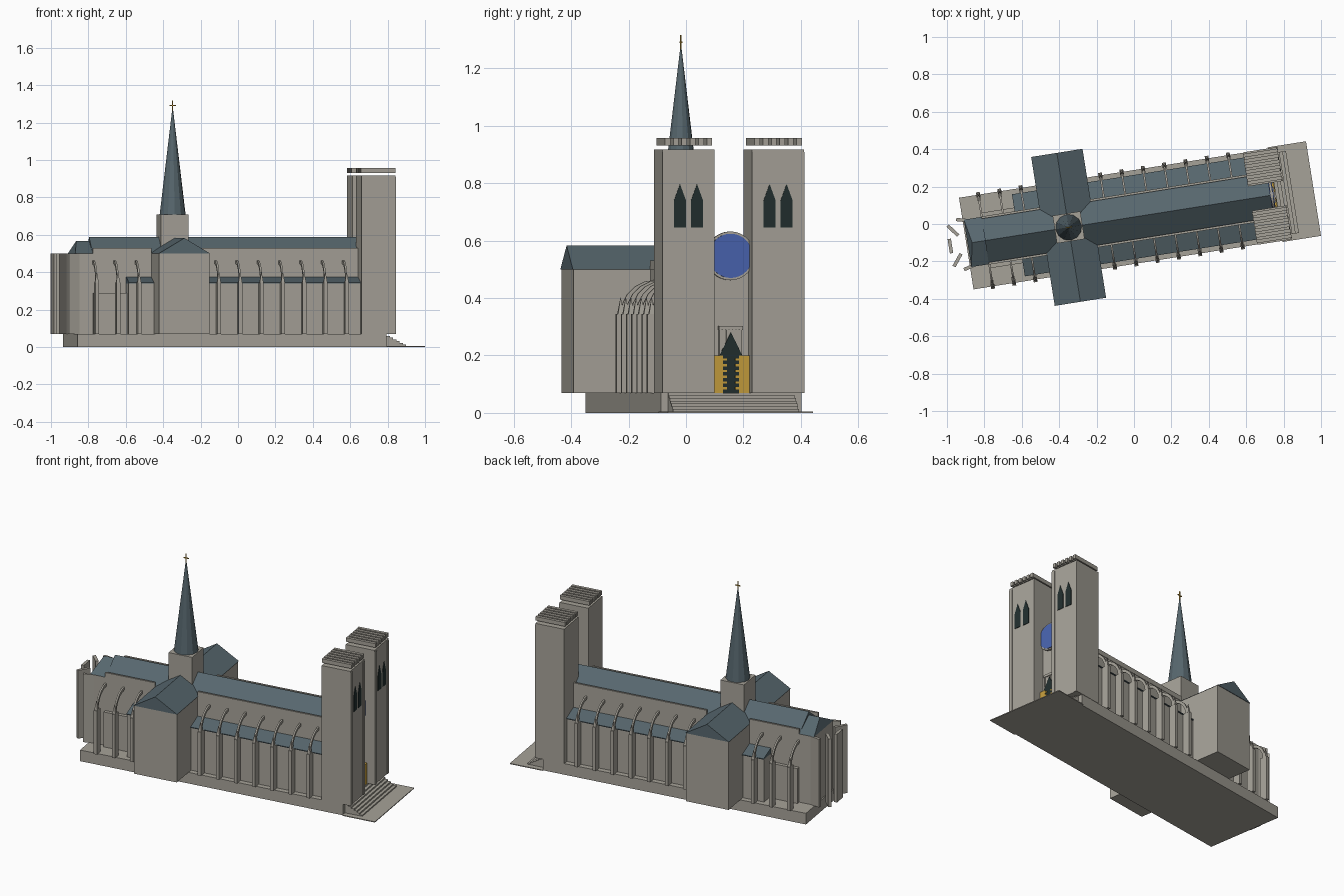
import bpy, bmesh, math
from mathutils import Matrix, Vector

if "Cube" in bpy.data.objects:
    bpy.data.objects.remove(bpy.data.objects["Cube"])

# Building axis is turned slightly from the x axis; parts are built in (u, w, z)
PLACE = Matrix.Rotation(math.radians(9), 4, 'Z') @ Matrix.Translation((0, 0.037, 0))


def material(name, rgb):
    m = bpy.data.materials.new(name)
    m.diffuse_color = (*rgb, 1)
    m.use_nodes = True
    m.node_tree.nodes["Principled BSDF"].inputs["Base Color"].default_value = m.diffuse_color
    return m


STONE = material("stone", (0.38, 0.36, 0.315))
ROOF = material("slate_roof", (0.095, 0.135, 0.155))
DARK = material("dark_opening", (0.015, 0.027, 0.027))
BLUE = material("blue_glass", (0.065, 0.125, 0.43))
GOLD = material("gold", (0.55, 0.33, 0.045))


def finish(name, bm, mat):
    bmesh.ops.recalc_face_normals(bm, faces=bm.faces)
    bm.transform(PLACE)
    me = bpy.data.meshes.new(name)
    bm.to_mesh(me)
    bm.free()
    me.materials.append(mat)
    ob = bpy.data.objects.new(name, me)
    bpy.context.collection.objects.link(ob)
    return ob


def add_box(bm, u, w, z, turn=None):
    size = [b - a for a, b in (u, w, z)]
    mid = [(a + b) / 2 for a, b in (u, w, z)]
    m = Matrix.Translation(mid)
    if turn is not None:
        m = m @ Matrix.Rotation(turn, 4, 'Z')
    bmesh.ops.create_cube(bm, size=1, matrix=m @ Matrix.Diagonal((*size, 1)))


def box(name, u, w, z, mat=STONE):
    bm = bmesh.new()
    add_box(bm, u, w, z)
    return finish(name, bm, mat)


def add_prism(bm, pts, axis, a, b):
    """Extrude a profile: axis 'u' takes (w, z) points, axis 'w' takes (u, z)."""
    def at(p, t):
        return (t, p[0], p[1]) if axis == 'u' else (p[0], t, p[1])
    lo = [bm.verts.new(at(p, a)) for p in pts]
    hi = [bm.verts.new(at(p, b)) for p in pts]
    bm.faces.new(lo)
    bm.faces.new(hi[::-1])
    n = len(pts)
    for i in range(n):
        bm.faces.new((lo[i], lo[(i + 1) % n], hi[(i + 1) % n], hi[i]))


def prism(name, pts, axis, a, b, mat=STONE):
    bm = bmesh.new()
    add_prism(bm, pts, axis, a, b)
    return finish(name, bm, mat)


def add_cone(bm, u, w, z0, z1, r, n, turn=0.0):
    m = Matrix.Translation((u, w, (z0 + z1) / 2)) @ Matrix.Rotation(turn, 4, 'Z')
    bmesh.ops.create_cone(bm, cap_ends=True, segments=n, radius1=r, radius2=0,
                          depth=z1 - z0, matrix=m)


# Podium, forecourt and front steps
box("podium", (-0.902, 0.77), (-0.248, 0.248), (0, 0.07))
box("forecourt", (0.77, 0.9775), (-0.256, 0.256), (0, 0.005))
stair = [(0.77, 0)]
for i in range(7):
    z = 0.07 - i * 0.0095
    u = 0.775 + i * 0.0177
    stair += [(u - 0.0177 if i else 0.77, z), (u, z)]
stair.append((stair[-1][0], 0))
prism("front_steps", stair, 'w', -0.222, 0.222)

# Nave with gable roof and parapets, hipped apse roof
box("nave_walls", (-0.895, 0.745), (-0.128, 0.128), (0.07, 0.5))
prism("nave_roof", [(-0.12, 0.5), (0.12, 0.5), (0, 0.588)], 'u', -0.80, 0.755, ROOF)
for s in (-1, 1):
    for k, (a, b) in enumerate(((-0.80, -0.484), (-0.212, 0.64))):
        box("nave_parapet", (a, b), sorted((s * 0.118, s * 0.130)), (0.5, 0.53))
apse = prism("apse_roof", [(-0.128, 0.5), (0.128, 0.5), (0, 0.567)], 'u', -0.895, -0.80, ROOF)
ridge = min((v for v in apse.data.vertices if v.co.z > 0.55), key=lambda v: v.co.x)
ridge.co = PLACE @ Vector((-0.87, 0, 0.567))

# Apse slabs set around the east end
bm = bmesh.new()
for deg in (-75, -38, 0, 38, 75):
    t = math.radians(deg)
    u, w = -0.866 - 0.122 * math.cos(t), 0.130 * math.sin(t)
    add_box(bm, (u - 0.009, u + 0.009), (w - 0.039, w + 0.039), (0.07, 0.5), t)
finish("apse_slabs", bm, STONE)

# Transept
box("transept_walls", (-0.484, -0.212), (-0.4, 0.4), (0.07, 0.5))
prism("transept_roof", [(-0.487, 0.5), (-0.209, 0.5), (-0.348, 0.583)], 'w', -0.403, 0.403, ROOF)

# Crossing base, spire and finial cross
box("spire_base", (-0.423, -0.273), (-0.075, 0.075), (0.45, 0.71))
bm = bmesh.new()
add_cone(bm, -0.348, 0, 0.71, 1.29, 0.07, 12)
finish("spire", bm, ROOF)
bm = bmesh.new()
add_box(bm, (-0.3505, -0.3455), (-0.0025, 0.0025), (1.26, 1.317))
add_box(bm, (-0.365, -0.331), (-0.0025, 0.0025), (1.288, 1.293))
finish("spire_cross", bm, GOLD)

# Side aisles with lean-to roofs, and the low choir walls
for s in (-1, 1):
    for a, b in ((-0.212, 0.64), (-0.62, -0.484)):
        box("aisle_walls", (a, b), sorted((s * 0.12, s * 0.215)), (0.07, 0.34))
        prism("aisle_roof", [(s * 0.128, 0.34), (s * 0.222, 0.34), (s * 0.222, 0.345),
                             (s * 0.128, 0.375)], 'u', a, b, ROOF)
    box("choir_low_wall", (-0.80, -0.62), sorted((s * 0.12, s * 0.15)), (0.07, 0.29))

# Buttress piers with pinnacles and curved flyers
pier_u = [-0.137 + 0.1153 * i for i in range(7)] + [-0.568 - 0.115 * i for i in range(3)]
piers, flyers = bmesh.new(), bmesh.new()
for s in (-1, 1):
    for u in pier_u:
        add_box(piers, (u - 0.01, u + 0.01), sorted((s * 0.215, s * 0.262)), (0.07, 0.345))
        add_cone(piers, u, s * 0.246, 0.345, 0.405, 0.0145, 4, math.pi / 4)
        arc = [math.radians(a) for a in (0, 18, 36, 54, 72, 90)]
        outer = [(s * (0.125 + 0.120 * math.cos(a)), 0.345 + 0.118 * math.sin(a)) for a in arc]
        inner = [(s * (0.125 + 0.105 * math.cos(a)), 0.345 + 0.100 * math.sin(a)) for a in arc]
        add_prism(flyers, outer + inner[::-1], 'u', u - 0.005, u + 0.005)
finish("buttress_piers", piers, STONE)
finish("flying_buttresses", flyers, STONE)

# Twin towers: shaft, corner pilasters, roof bars and lancet openings
U0, U1 = 0.635, 0.818
for s in (-1, 1):
    c = s * 0.158
    box("tower", (U0, U1), (c - 0.092, c + 0.092), (0.07, 0.918))
    bm = bmesh.new()
    for e in (-1, 1):
        m = c + e * 0.081
        add_box(bm, (U1 - 0.01, U1 + 0.004), (m - 0.011, m + 0.011), (0.07, 0.908))
    finish("tower_pilasters", bm, STONE)
    bm = bmesh.new()
    for i in range(6):
        m = c - 0.074 + i * 0.0296
        add_box(bm, (U0 - 0.002, U1 + 0.003), (m - 0.0095, m + 0.0095), (0.932, 0.957))
    finish("tower_roof_bars", bm, STONE)
    bm = bmesh.new()
    for e in (-1, 1):
        m = c + e * 0.03
        add_prism(bm, [(m - 0.021, 0.645), (m + 0.021, 0.645), (m + 0.021, 0.74),
                       (m, 0.797), (m - 0.021, 0.74)], 'u', U1 - 0.002, U1 + 0.003)
    finish("tower_lancets", bm, DARK)

# Rose window
for name, r, a, b, mat in (("rose_frame", 0.085, 0.745, 0.758, STONE),
                           ("rose_glass", 0.077, 0.742, 0.762, BLUE)):
    ring = [(r * math.cos(i * math.tau / 32), 0.547 + r * math.sin(i * math.tau / 32))
            for i in range(32)]
    prism(name, ring, 'u', a, b, mat)

# Portal: stone hood, dark pointed opening, gold doors and hinges
box("portal_hood", (0.745, 0.762), (-0.040, 0.040), (0.07, 0.29))
bm = bmesh.new()
for i in range(7):
    m = -0.036 + i * 0.012
    add_box(bm, (0.745, 0.764), (m - 0.004, m + 0.004), (0.205, 0.288))
add_box(bm, (0.745, 0.768), (-0.042, 0.042), (0.288, 0.303))
finish("portal_ribs", bm, STONE)
prism("portal_opening", [(-0.03, 0.07), (0.03, 0.07), (0.03, 0.2), (0.040, 0.2), (0, 0.28),
                         (-0.040, 0.2), (-0.03, 0.2)], 'u', 0.762, 0.768, DARK)
bm = bmesh.new()
for s in (-1, 1):
    add_box(bm, (0.745, 0.772), sorted((s * 0.028, s * 0.065)), (0.07, 0.2))
    for i in range(6):
        z = 0.082 + i * 0.02
        add_box(bm, (0.765, 0.772), sorted((s * 0.015, s * 0.03)), (z, z + 0.008))
finish("portal_doors", bm, GOLD)
